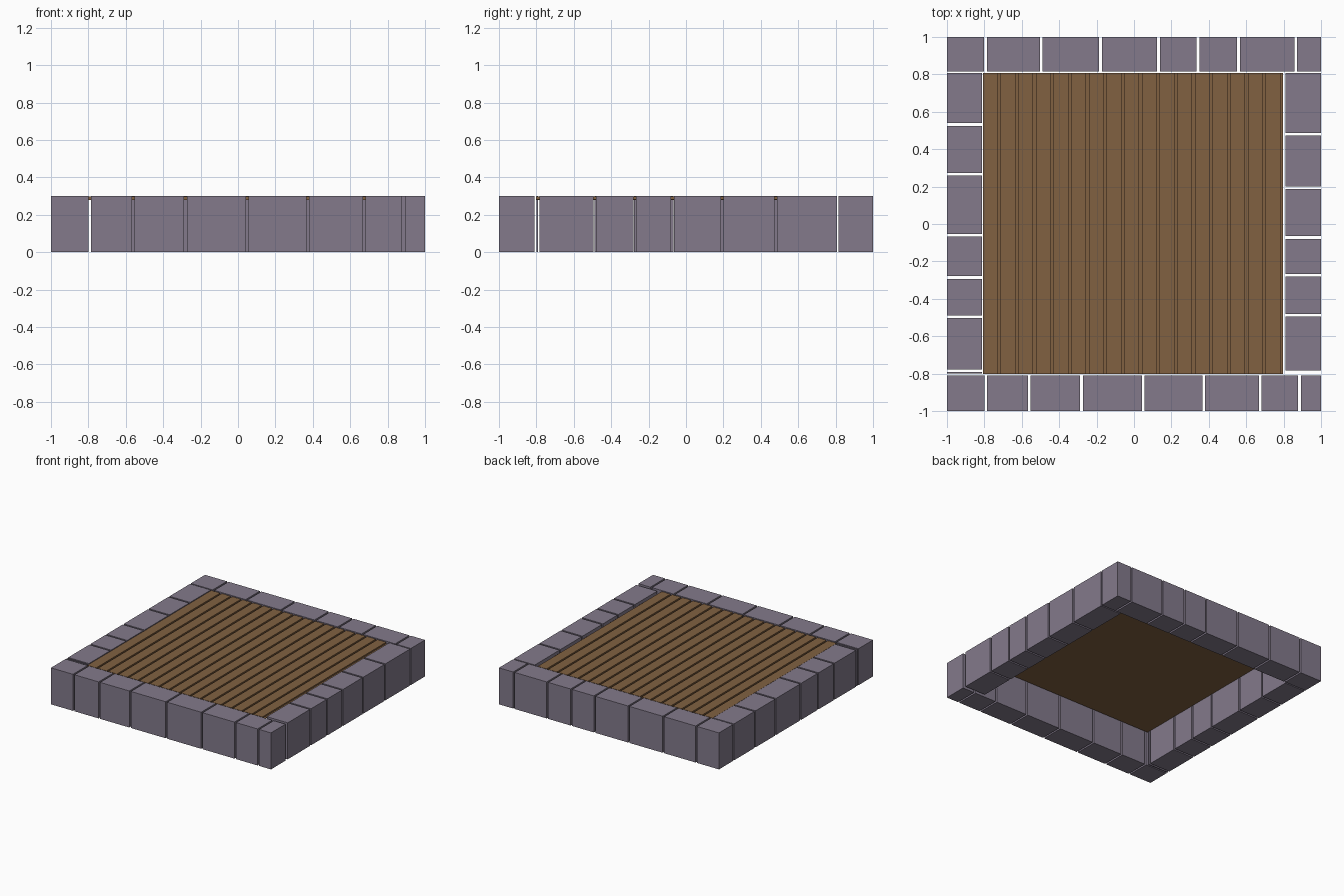
import bpy
import bmesh

if "Cube" in bpy.data.objects:
    bpy.data.objects.remove(bpy.data.objects["Cube"], do_unlink=True)


def make_material(name, colour):
    mat = bpy.data.materials.new(name)
    mat.use_nodes = True
    mat.diffuse_color = colour
    bsdf = next(n for n in mat.node_tree.nodes if n.type == 'BSDF_PRINCIPLED')
    bsdf.inputs["Base Color"].default_value = colour
    return mat


STONE = make_material("purple grey stone", (0.227, 0.195, 0.26, 1))
WOOD = make_material("brown wood", (0.22, 0.12, 0.053, 1))


def box(name, x, y, z, mat):
    """Flat-sided block spanning the given (low, high) ranges."""
    bm = bmesh.new()
    bmesh.ops.create_cube(bm, size=1)
    for v in bm.verts:
        v.co = [r[0] if c < 0 else r[1] for c, r in zip(v.co, (x, y, z))]
    mesh = bpy.data.meshes.new(name)
    bm.to_mesh(mesh)
    bm.free()
    mesh.materials.append(mat)
    obj = bpy.data.objects.new(name, mesh)
    bpy.context.collection.objects.link(obj)
    return obj


JOINT = 0.014
HEIGHT = (0, 0.3)


def stone_row(name, start, end, joints, across, along_x):
    """Row of stones split by open joints at the given centres."""
    lows = [start] + [j + JOINT / 2 for j in joints]
    highs = [j - JOINT / 2 for j in joints] + [end]
    for i, span in enumerate(zip(lows, highs), 1):
        x, y = (span, across) if along_x else (across, span)
        box(f"{name}_{i}", x, y, HEIGHT, STONE)


# Stone border
stone_row("front_stone", -1, 1, [-0.793, -0.56, -0.281, 0.05, 0.372, 0.675, 0.885],
          (-1, -0.811), True)
stone_row("back_stone", -1, 1, [-0.794, -0.495, -0.179, 0.131, 0.342, 0.559, 0.864],
          (0.816, 1), True)
stone_row("right_stone", -0.8, 0.806, [-0.784, -0.495, -0.286, -0.061, 0.265, 0.532],
          (-1, -0.812), False)
stone_row("left_stone", -0.783, 0.806, [-0.487, -0.273, -0.072, 0.193, 0.479],
          (0.81, 1), False)

# Wooden floor: thin base with raised planks and narrow grooves
FLOOR_X = (-0.807, 0.797)
FLOOR_Y = (-0.802, 0.807)
box("floor_base", FLOOR_X, FLOOR_Y, (0.28, 0.285), WOOD)

PLANKS = 17
GROOVE = 0.015
pitch = (FLOOR_X[1] - FLOOR_X[0]) / PLANKS
for i in range(PLANKS):
    x0 = FLOOR_X[0] + i * pitch
    box(f"floor_plank_{i + 1}", (x0, x0 + pitch - GROOVE), FLOOR_Y, (0.285, 0.297), WOOD)
